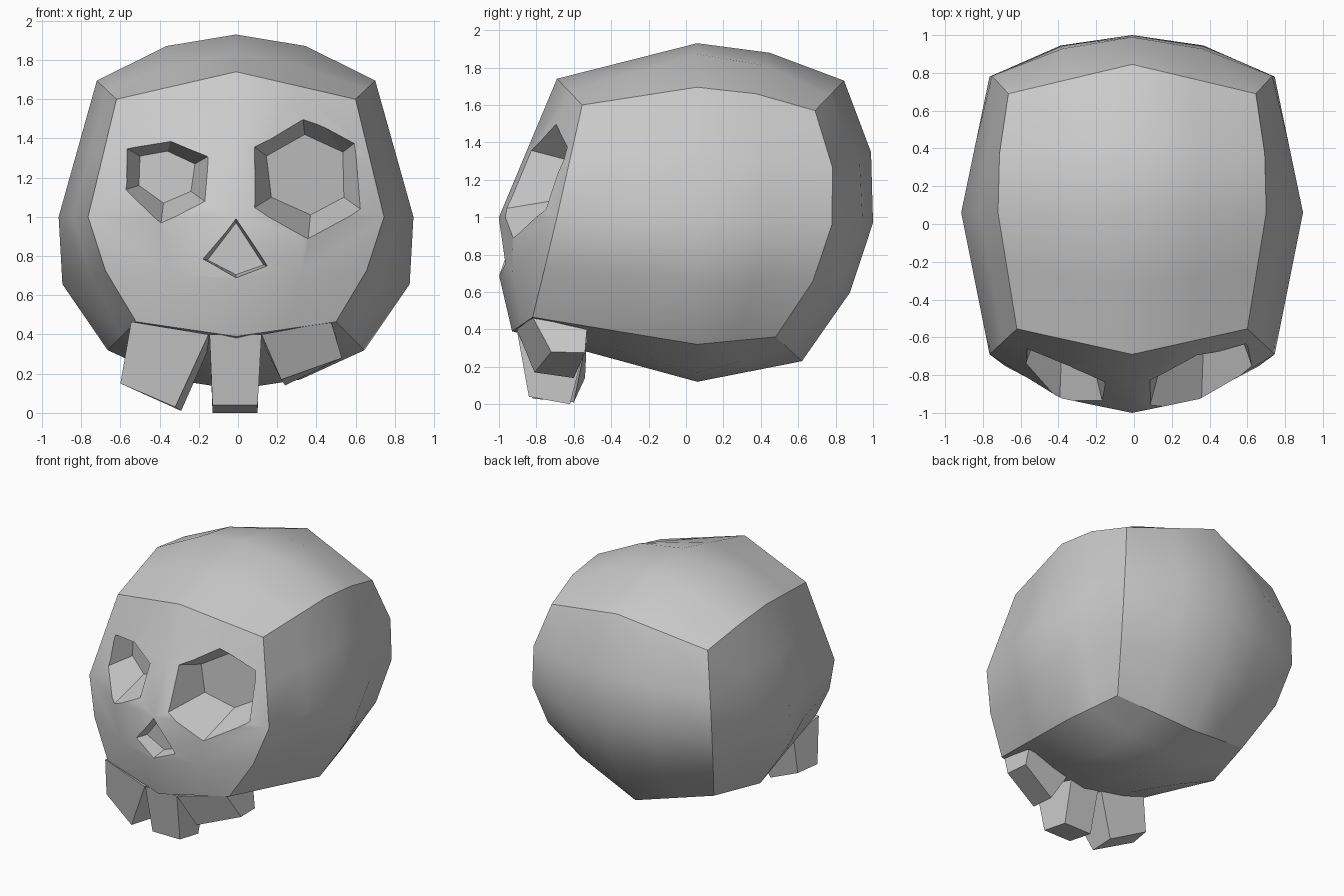
import bpy, bmesh, math
from mathutils import Vector

if "Cube" in bpy.data.objects:
    bpy.data.objects.remove(bpy.data.objects["Cube"])

GREY = 0.6
bone = bpy.data.materials.new("bone_grey")
bone.use_nodes = True
bone.diffuse_color = (GREY, GREY, GREY, 1)
bone.node_tree.nodes["Principled BSDF"].inputs["Base Color"].default_value = (GREY, GREY, GREY, 1)


def add_object(name, bm):
    bmesh.ops.recalc_face_normals(bm, faces=bm.faces[:])
    mesh = bpy.data.meshes.new(name)
    bm.to_mesh(mesh)
    bm.free()
    mesh.materials.append(bone)
    obj = bpy.data.objects.new(name, mesh)
    bpy.context.collection.objects.link(obj)
    return obj


def loft(name, front, back):
    """Closed block between two matching loops."""
    bm = bmesh.new()
    a = [bm.verts.new(p) for p in front]
    b = [bm.verts.new(p) for p in back]
    n = len(a)
    bm.faces.new(a)
    bm.faces.new(b[::-1])
    for i in range(n):
        j = (i + 1) % n
        bm.faces.new((a[i], b[i], b[j], a[j]))
    return add_object(name, bm)


# Cranium control cage: (y, z) on the middle line, (x, y, z) on the sides
MIDDLE = {(-1, -1): (-.93, .39), (-1, 0): (-1, 1), (-1, 1): (-.69, 1.74),
          (0, 1): (.06, 1.93), (1, 1): (.845, 1.73), (1, 0): (1, .97),
          (1, -1): (.62, .23), (0, -1): (.06, .12), (0, 0): (0, 1)}
SIDE = {(-1, -1): (.51, -.82, .465), (-1, 0): (.755, -.69, 1), (-1, 1): (.61, -.555, 1.6),
        (0, 1): (.71, .06, 1.695), (0, 0): (.905, .06, 1), (0, -1): (.655, .06, .32),
        (1, 1): (.655, .69, 1.57), (1, 0): (.755, .78, .96), (1, -1): (.56, .48, .36)}
SHIFT = -.01


def bend(a, b, c, t, k):
    """Through three points: straight halves (k=0) to a parabola (k=1)."""
    end = c if t > 0 else a
    line = b.lerp(end, abs(t))
    curve = a * (t * (t - 1) / 2) + b * (1 - t * t) + c * (t * (t + 1) / 2)
    return line.lerp(curve, k)


def cage(x, y, z):
    mid = Vector((SHIFT, *MIDDLE[y, z]))
    sx, sy, sz = SIDE[y, z]
    k = 0 if abs(y) == 1 and abs(z) == 1 else 1
    return bend(Vector((SHIFT - sx, sy, sz)), mid, Vector((SHIFT + sx, sy, sz)), x, k)


def row(x, y, z):
    k = 1 if y > 0 and z == 1 else 0
    return bend(cage(x, -1, z), cage(x, 0, z), cage(x, 1, z), y, k)


def skin(x, y, z):
    if z < 0:
        k = 1.9 if y == 0 else (.7 if y < 0 else 1)
    else:
        k = 1 if y == 1 else 0
    return bend(row(x, y, -1), row(x, y, 0), row(x, y, 1), z, k)


def build_cranium():
    bm = bmesh.new()
    verts = {}
    steps = [-1, -.5, 0, .5, 1]

    def vert(p):
        if p not in verts:
            verts[p] = bm.verts.new(skin(*p))
        return verts[p]

    for axis in range(3):
        for side in (-1, 1):
            def at(u, v):
                p = [u, v]
                p.insert(axis, side)
                return vert(tuple(p))
            for u0, u1 in zip(steps, steps[1:]):
                for v0, v1 in zip(steps, steps[1:]):
                    bm.faces.new((at(u0, v0), at(u1, v0), at(u1, v1), at(u0, v1)))
    # creases where the six panels meet
    key = {v: p for p, v in verts.items()}
    for e in bm.edges:
        p, q = (key[v] for v in e.verts)
        if sum(abs(a) == 1 and a == b for a, b in zip(p, q)) == 2:
            e.smooth = False
    return add_object("cranium", bm)


cranium = build_cranium()


def hollow(name, rim, floor):
    """Cut a tapered pit from a rim to a floor."""
    rim = [Vector(p) for p in rim]
    floor = [Vector(p) for p in floor]
    cutter = loft(name, [r + (r - f) * .4 for r, f in zip(rim, floor)], floor)
    mod = cranium.modifiers.new(name, 'BOOLEAN')
    mod.operation = 'DIFFERENCE'
    mod.solver = 'EXACT'
    mod.object = cutter
    bpy.context.view_layer.objects.active = cranium
    bpy.ops.object.modifier_apply(modifier=name)
    bpy.data.objects.remove(cutter)


def with_depth(points, base, slope):
    return [(x, base + slope * abs(x), z) for x, z in points]


# Left (large) and right (small) eye sockets
hollow("left_eye_socket",
       [(.33, -.73, 1.52), (.6, -.65, 1.38), (.61, -.71, 1.05),
        (.36, -.86, .91), (.09, -.94, 1.05), (.08, -.84, 1.36)],
       with_depth([(.34, 1.42), (.535, 1.33), (.54, 1.1), (.37, 1.01), (.17, 1.1), (.145, 1.31)],
                  -.70, .35))
hollow("right_eye_socket",
       [(-.34, -.77, 1.39), (-.15, -.85, 1.31), (-.17, -.93, 1.08),
        (-.39, -.85, .99), (-.57, -.73, 1.14), (-.57, -.67, 1.35)],
       with_depth([(-.36, 1.335), (-.22, 1.27), (-.24, 1.13), (-.38, 1.07), (-.505, 1.16), (-.5, 1.31)],
                  -.72, .35))

# Nose
hollow("nose",
       [(-.01, -1, .99), (-.18, -.97, .785), (-.01, -.99, .69), (.15, -.97, .75)],
       [(-.01, -.88, .97), (-.155, -.87, .78), (-.01, -.87, .705), (.13, -.87, .755)])

bpy.ops.object.select_all(action='DESELECT')
cranium.select_set(True)
bpy.context.view_layer.objects.active = cranium
bpy.ops.object.shade_smooth_by_angle(angle=math.radians(38), keep_sharp_edges=True)

# Teeth: front loop, then back loop (top outer, bottom outer, bottom inner, top inner)
loft("right_tooth",
     [(-.545, -.815, .465), (-.6, -.72, .15), (-.32, -.82, .03), (-.15, -.905, .4)],
     [(-.53, -.53, .42), (-.56, -.54, .14), (-.29, -.6, .01), (-.14, -.53, .35)])
loft("middle_tooth",
     [(-.145, -.905, .4), (-.13, -.84, .04), (.1, -.84, .04), (.12, -.905, .4)],
     [(-.13, -.53, .35), (-.13, -.62, 0), (.1, -.62, 0), (.11, -.53, .35)])
loft("left_tooth",
     [(.475, -.82, .465), (.53, -.72, .28), (.22, -.81, .17), (.12, -.905, .4)],
     [(.5, -.53, .4), (.52, -.54, .275), (.24, -.6, .14), (.13, -.53, .35)])
